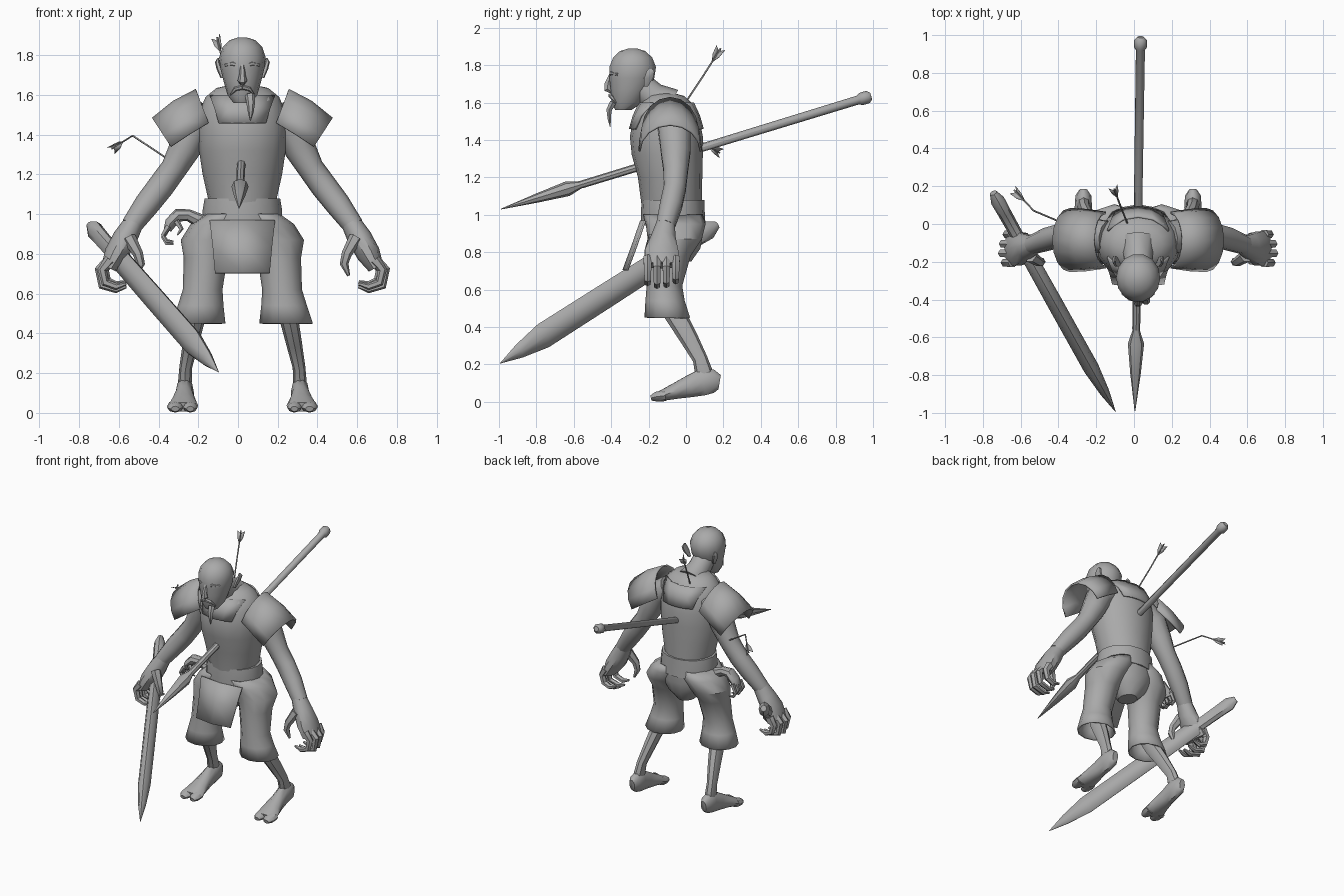
import bpy, bmesh, math
from mathutils import Vector

CX = 0.022  # body's symmetry line
grey = bpy.data.materials.new("clay_grey")
grey.diffuse_color = (0.4, 0.4, 0.4, 1)


def make(name, verts, faces, thick=0):
    bm = bmesh.new()
    vs = [bm.verts.new(v) for v in verts]
    for f in faces:
        bm.faces.new([vs[i] for i in f])
    bmesh.ops.recalc_face_normals(bm, faces=bm.faces)
    me = bpy.data.meshes.new(name)
    bm.to_mesh(me)
    bm.free()
    me.materials.append(grey)
    ob = bpy.data.objects.new(name, me)
    bpy.context.collection.objects.link(ob)
    if thick:
        m = ob.modifiers.new("thickness", 'SOLIDIFY')
        m.thickness = thick
    return ob


def skin(name, rings, n, closed=True, caps=True, thick=0):
    verts = [p for r in rings for p in r]
    faces = []
    for k in range(len(rings) - 1):
        for i in range(n if closed else n - 1):
            j = (i + 1) % n
            faces.append((k*n + i, k*n + j, k*n + n + j, k*n + n + i))
    if closed and caps:
        faces += [tuple(range(n)), tuple(range(len(verts) - n, len(verts)))]
    return make(name, verts, faces, thick)


def stack(name, rows, n=12, caps=True, thick=0):
    """Horizontal ellipses: (z, x, y, rx, ry)."""
    ring = [2*math.pi*i/n for i in range(n)]
    return skin(name, [[(x + a*math.cos(t), y + b*math.sin(t), z) for t in ring]
                       for z, x, y, a, b in rows], n, caps=caps, thick=thick)


def tube(name, path, n=8, up=(0, 1, 0)):
    """Ellipses along a path: (x, y, z, side radius, up radius)."""
    pts = [Vector(p[:3]) for p in path]
    rings = []
    for k, p in enumerate(path):
        t = (pts[min(k + 1, len(pts) - 1)] - pts[max(k - 1, 0)]).normalized()
        s = t.cross(Vector(up)).normalized()
        v = s.cross(t)
        rings.append([pts[k] + s*p[3]*math.cos(2*math.pi*i/n) + v*p[4]*math.sin(2*math.pi*i/n)
                      for i in range(n)])
    return skin(name, rings, n)


def along(name, a, b, rows, n=8, up=(0, 0, 1)):
    """Straight shaft from a to b: (fraction, side radius, up radius)."""
    a, b = Vector(a), Vector(b)
    return tube(name, [(*a.lerp(b, f), r, q) for f, r, q in rows], n, up)


# Head and face
stack("head", [(1.56, CX, -.335, .045, .045), (1.6, CX, -.315, .075, .085), (1.67, CX, -.3, .095, .105),
               (1.73, CX, -.29, .11, .123), (1.79, CX, -.285, .117, .128), (1.84, CX, -.285, .1, .107),
               (1.875, CX, -.285, .066, .07), (1.89, CX, -.285, .02, .02)], 14)
tube("nose", [(CX, -.4, 1.75, .012, .012), (CX, -.418, 1.7, .016, .02),
              (CX, -.42, 1.672, .024, .022), (CX, -.395, 1.655, .014, .01)], 6)
tube("goatee", [(.06, -.39, 1.6, .025, .02), (.064, -.412, 1.56, .022, .016),
                (.064, -.41, 1.51, .014, .01), (.062, -.405, 1.47, .002, .002)], 6)
for s in (-1, 1):
    side = "right" if s < 0 else "left"
    X = lambda d: CX + s*d
    stack(side + "_ear", [(1.685, X(.1), -.215, .01, .012), (1.73, X(.116), -.2, .014, .028),
                          (1.765, X(.126), -.19, .012, .025), (1.785, X(.122), -.19, .004, .008)], 6)
    tube(side + "_brow", [(X(.012), -.4, 1.745, .012, .012), (X(.045), -.392, 1.757, .013, .015),
                          (X(.085), -.365, 1.75, .008, .008)], 6)
    tube(side + "_moustache", [(X(0), -.403, 1.638, .012, .014), (X(.035), -.397, 1.63, .011, .012),
                               (X(.06), -.375, 1.6, .003, .003)], 6)
tube("neck", [(CX, -.09, 1.58, .1, .1), (CX, -.18, 1.63, .08, .08), (CX, -.26, 1.7, .075, .075)], 10, (1, 0, 0))

# Breastplate, collar plates, belt
torso = [(1.03, CX, -.075, .162, .16), (1.2, CX, -.085, .2, .172), (1.32, CX, -.1, .218, .19),
         (1.42, CX, -.105, .225, .195), (1.52, CX, -.105, .215, .175), (1.59, CX, -.105, .185, .145),
         (1.635, CX, -.11, .13, .1), (1.65, CX, -.115, .06, .05)]
stack("breastplate", torso, 16)
for label, s in (("front_collar", -1), ("back_collar", 1)):
    rows = []
    for z, half, ry, rx in ((1.46, .12, .2, .23), (1.53, .14, .18, .222), (1.6, .165, .148, .19)):
        rows.append([(CX + half*u, -.105 + s*ry*math.sqrt(1 - (half*u/rx)**2), z)
                     for u in (-1, -.5, 0, .5, 1)])
    skin(label, rows, 5, closed=False, thick=.012)
stack("belt", [(.95, CX, -.068, .198, .172), (1.02, CX, -.07, .2, .17), (1.08, CX, -.07, .19, .168)], 16)

# Hips and loincloth
stack("hips", [(.75, CX, -.04, .06, .07), (.82, CX, -.04, .13, .12), (.9, CX, -.055, .2, .15),
               (.98, CX, -.068, .195, .165)], 14)
skin("loincloth", [[(CX + h*u, y - .02*(1 - u*u), z) for u in (-1, 0, 1)]
                   for z, h, y in ((.97, .165, -.225), (.84, .15, -.27), (.705, .138, -.32))],
     3, closed=False, thick=.012)

for s in (-1, 1):
    side = "right" if s < 0 else "left"
    X = lambda d: CX + s*d
    # Shoulder guard: arched plate, open below
    rows = []
    for ox, oz, dx, dz, hw in ((.235, 1.63, .065, .17, .15), (.35, 1.57, .08, .17, .165), (.455, 1.485, .095, .145, .17)):
        row = []
        for i in range(9):
            t = math.pi*i/8
            d = (1 - math.sin(t))
            row.append((X(ox - dx*d), -.085 - hw*math.cos(t), oz - dz*d))
        rows.append(row)
    skin(side + "_shoulder_guard", rows, 9, closed=False, thick=.012)
    # Arm
    tube(side + "_arm", [(X(.16), -.07, 1.5, .08, .09), (X(.24), -.06, 1.44, .09, .09),
                         (X(.29), -.055, 1.33, .08, .082), (X(.345), -.055, 1.23, .066, .068),
                         (X(.41), -.06, 1.14, .067, .062), (X(.48), -.08, 1.05, .064, .062),
                         (X(.56), -.11, .94, .052, .052)], 10)
    # Hand with curled fingers and thumb
    tube(side + "_palm", [(X(.545), -.107, .96, .05, .05), (X(.59), -.12, .88, .062, .068),
                          (X(.635), -.13, .8, .06, .095), (X(.672), -.13, .73, .04, .095)], 10)
    for i in range(4):
        y, k = -.205 + .05*i, (0, .015, .01, -.01)[i]
        tube(f"{side}_finger_{i + 1}", [(X(.665), y, .77, .03, .026), (X(.705 + k), y, .72, .024, .023),
                                        (X(.69 + k), y, .655 - k, .021, .02),
                                        (X(.635), y, .635 - k, .018, .018), (X(.585), y, .65 - k, .008, .008)], 6)
    tube(side + "_thumb", [(X(.57), -.17, .88, .035, .035), (X(.525), -.2, .8, .026, .026),
                           (X(.512), -.2, .75, .022, .022), (X(.535), -.195, .69, .008, .008)], 6)
    # Trouser leg, flared at hip and hem
    stack(side + "_trouser", [(1.0, X(.09), -.07, .1, .16), (.95, X(.125), -.055, .135, .16),
                              (.87, X(.175), -.06, .135, .145), (.78, X(.185), -.09, .11, .115),
                              (.62, X(.2), -.115, .1, .095), (.54, X(.21), -.112, .115, .105),
                              (.45, X(.22), -.1, .135, .122)], 12, caps=False, thick=.01)
    # Shin and foot
    tube(side + "_shin", [(X(.205), -.115, .6, .055, .06), (X(.235), -.06, .47, .047, .058),
                          (X(.26), .01, .35, .04, .05), (X(.285), .075, .23, .032, .04),
                          (X(.29), .1, .14, .035, .05), (X(.29), .11, .09, .03, .04)], 8)
    tube(side + "_foot", [(X(.29), .18, .105, .022, .04), (X(.29), .15, .11, .042, .065),
                          (X(.29), .09, .105, .046, .075), (X(.293), .02, .082, .048, .062),
                          (X(.296), -.06, .056, .065, .044), (X(.3), -.12, .036, .078, .032),
                          (X(.3), -.15, .029, .07, .024)], 10, (0, 0, 1))
    for label, d, r in (("big_toe", .262, .038), ("small_toes", .338, .042)):
        tube(f"{side}_{label}", [(X(d), -.11, .033, r, .03), (X(d), -.16, .027, r*.95, .026),
                                 (X(d), -.188, .02, r*.5, .014)], 8, (0, 0, 1))

# Spear run through the chest
along("spear", (.005, -.99, 1.03), (.035, .99, 1.635),
      [(0, .002, .002), (.1, .028, .025), (.18, .043, .04), (.215, .02, .02), (.22, .021, .021), (.965, .024, .024),
       (.972, .034, .034), (.992, .034, .034), (1, .018, .018)], 8)

# Sword held in the right hand
along("sword", (-.745, .165, .945), (-.097, -.995, .205),
      [(0, .02, .022), (.035, .038, .05), (.09, .036, .046), (.2, .034, .044), (.215, .04, .064),
       (.5, .042, .068), (.8, .042, .07), (.91, .026, .04), (1, .001, .001)], 8)

# Severed hand hanging from the belt
tube("trophy_wrist", [(-.15, -.08, .96, .03, .03), (-.2, -.08, .97, .035, .032), (-.25, -.08, .995, .03, .035),
                      (-.3, -.08, .995, .034, .04), (-.34, -.08, .955, .03, .045), (-.355, -.08, .92, .02, .04)], 8)
for i in range(4):
    y, k = -.125 + .03*i, .012*(i % 2)
    tube(f"trophy_finger_{i + 1}", [(-.35, y, .94, .016, .014), (-.378, y, .895 - k, .012, .012),
                                    (-.36, y, .865 - k, .011, .011), (-.325, y, .862 - k, .005, .005)], 5)
tube("trophy_thumb", [(-.31, -.12, .965, .016, .016), (-.285, -.13, .925, .012, .012),
                      (-.305, -.13, .895, .004, .004)], 5)

# Arrows: thin shafts with flat feathers
for label, path in (("back_arrow", [(-.03, -.01, 1.59), (-.07, .09, 1.74), (-.105, .185, 1.89)]),
                    ("arm_arrow", [(-.34, -.01, 1.27), (-.53, .07, 1.395), (-.635, .18, 1.33)])):
    tube(label, [(*p, .005, .005) for p in path], 5)
    tip, mid = Vector(path[2]), Vector(path[1])
    d = (tip - mid).normalized()
    a = d.cross(Vector((0, 1, 0))).normalized()
    for i, ang in enumerate((0, 120, 240)):
        w = math.cos(math.radians(ang))*a + math.sin(math.radians(ang))*d.cross(a)
        make(f"{label}_feather_{i + 1}", [tip - d*.09, tip - d*.05 + w*.022, tip + w*.03, tip - d*.02],
             [(0, 1, 2, 3)], .003)

# Smooth shading with crisp edges
for ob in bpy.context.scene.objects:
    ob.select_set(True)
    bpy.context.view_layer.objects.active = ob
bpy.ops.object.shade_smooth_by_angle(angle=math.radians(42))
